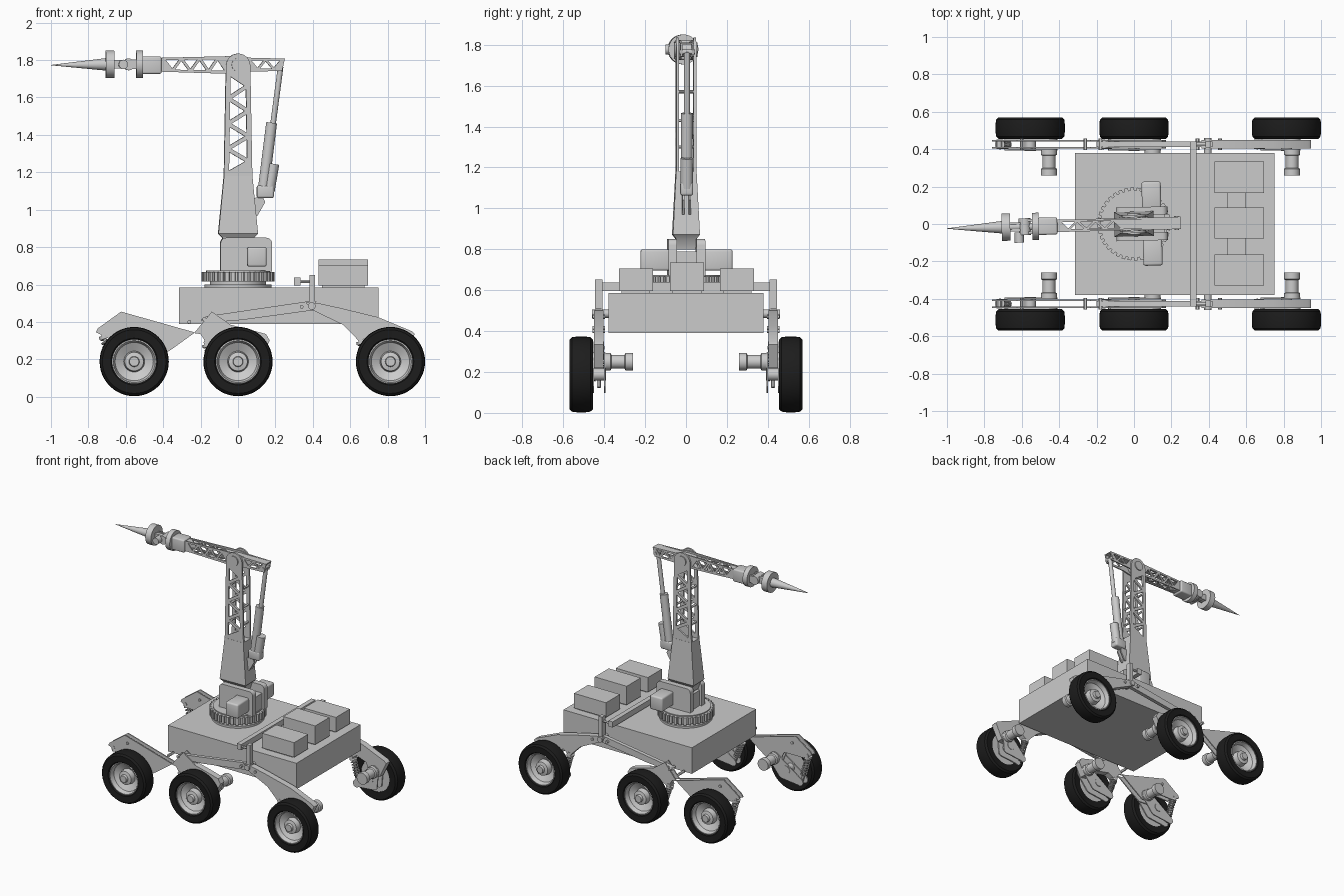
import bpy, bmesh
from math import sin, cos, pi, radians
from mathutils import Vector, Matrix

if "Cube" in bpy.data.objects:
    bpy.data.objects.remove(bpy.data.objects["Cube"])

def finish(name, bm, mat=None):
    bmesh.ops.remove_doubles(bm, verts=bm.verts, dist=1e-5)
    bmesh.ops.recalc_face_normals(bm, faces=bm.faces)
    me = bpy.data.meshes.new(name)
    bm.to_mesh(me)
    bm.free()
    ob = bpy.data.objects.new(name, me)
    bpy.context.collection.objects.link(ob)
    if mat:
        me.materials.append(mat)
    return ob

def box(name, x0, x1, y0, y1, z0, z1, bevel=0):
    bm = bmesh.new()
    bmesh.ops.create_cube(bm, size=1)
    for v in bm.verts:
        v.co = ((x0 + x1) / 2 + v.co.x * (x1 - x0), (y0 + y1) / 2 + v.co.y * (y1 - y0),
                (z0 + z1) / 2 + v.co.z * (z1 - z0))
    if bevel:
        bmesh.ops.bevel(bm, geom=bm.edges[:], offset=bevel, segments=3, profile=0.5, affect='EDGES')
    return finish(name, bm)

def revolve(name, prof, p, axis, n=32, mat=None, close=False):
    """Turn a (radius, distance) profile around the axis through p."""
    bm = bmesh.new()
    vs = [bm.verts.new((r, 0, d)) for r, d in prof]
    es = [bm.edges.new(e) for e in zip(vs, vs[1:])]
    if close:
        es.append(bm.edges.new((vs[-1], vs[0])))
    bmesh.ops.spin(bm, geom=vs + es, cent=(0, 0, 0), axis=(0, 0, 1), angle=2 * pi, steps=n)
    q = Vector(axis).to_track_quat('Z', 'Y').to_matrix().to_4x4()
    bmesh.ops.transform(bm, matrix=Matrix.Translation(p) @ q, verts=bm.verts)
    return finish(name, bm, mat)

def tube(name, p, q, r, r2=None, n=24):
    d = Vector(q) - Vector(p)
    return revolve(name, [(0, 0), (r, 0), (r if r2 is None else r2, d.length), (0, d.length)], p, d, n)

def curve_mesh(name, cu, fix=None):
    tmp = bpy.data.objects.new("tmp", cu)
    bpy.context.collection.objects.link(tmp)
    dg = bpy.context.evaluated_depsgraph_get()
    me = bpy.data.meshes.new_from_object(tmp.evaluated_get(dg))
    bm = bmesh.new()
    bm.from_mesh(me)
    bpy.data.objects.remove(tmp)
    if fix:
        for v in bm.verts:
            v.co = fix(*v.co)
    return finish(name, bm)

def plate(name, pts, a, b, holes=(), flat=False):
    """Flat outline with holes, drawn in xz and thick in y (flat: in xy, thick in z)."""
    cu = bpy.data.curves.new(name, 'CURVE')
    cu.dimensions, cu.fill_mode, cu.extrude = '2D', 'BOTH', abs(b - a) / 2
    for loop in [pts, *holes]:
        sp = cu.splines.new('POLY')
        sp.points.add(len(loop) - 1)
        for pt, c in zip(sp.points, loop):
            pt.co = (c[0], c[1], 0, 1)
        sp.use_cyclic_u = True
    m = (a + b) / 2
    return curve_mesh(name, cu, (lambda u, v, w: (u, v, m + w)) if flat else (lambda u, v, w: (u, m + w, v)))

def arc(cx, cz, r, a0, a1, n=12):
    return [(cx + r * cos(radians(a0 + (a1 - a0) * i / n)), cz + r * sin(radians(a0 + (a1 - a0) * i / n)))
            for i in range(n + 1)]

def truss(p, q, w0, w1, n, k=0.72):
    """Zigzag triangle holes along the line p-q, half widths w0 to w1."""
    p, q = Vector(p), Vector(q)
    side = Vector((-(q - p).y, (q - p).x)).normalized()
    nodes = [p.lerp(q, i / n) + side * (w0 + (w1 - w0) * i / n) * (-1) ** i for i in range(n + 1)]
    holes = []
    for t in zip(nodes, nodes[1:], nodes[2:]):
        c = (t[0] + t[1] + t[2]) / 3
        holes.append([tuple(c + (v - c) * k) for v in t])
    return holes

def spring(name, p, q, r, turns=7):
    d = Vector(q) - Vector(p)
    rot = d.to_track_quat('Z', 'Y')
    cu = bpy.data.curves.new(name, 'CURVE')
    cu.dimensions, cu.bevel_depth, cu.bevel_resolution = '3D', 0.005, 1
    sp = cu.splines.new('POLY')
    n = turns * 12
    sp.points.add(n)
    for i, pt in enumerate(sp.points):
        a = 2 * pi * i / 12
        pt.co = (*(Vector(p) + rot @ Vector((r * cos(a), r * sin(a), d.length * i / n))), 1)
    return curve_mesh(name, cu)

black = bpy.data.materials.new("tyre_black")
black.diffuse_color = (0.012, 0.012, 0.012, 1)
black.use_nodes = True
black.node_tree.nodes["Principled BSDF"].inputs["Base Color"].default_value = black.diffuse_color

# Chassis and equipment boxes
box("chassis", -0.315, 0.75, -0.38, 0.38, 0.39, 0.585)
for y, top in ((-0.245, 0.705), (0.005, 0.735), (0.25, 0.705)):
    box("equipment_box", 0.43, 0.695, y - 0.083, y + 0.083, 0.595, top)
    box("equipment_foot", 0.45, 0.675, y - 0.07, y + 0.07, 0.58, 0.6)
box("equipment_link", 0.5, 0.6, -0.2, 0.2, 0.585, 0.64)

# Differential bar
box("differential_bar", 0.30, 0.335, -0.44, 0.44, 0.595, 0.637)

# Suspension and wheels, both sides
TYRE = [(0.118, 0.46), (0.17, 0.455), (0.182, 0.468), (0.185, 0.49), (0.185, 0.535), (0.182, 0.558),
        (0.17, 0.57), (0.125, 0.567), (0.118, 0.56)]
RIM = [(0, 0.465), (0.12, 0.465), (0.12, 0.56), (0.112, 0.562), (0.102, 0.53), (0.056, 0.505),
       (0.05, 0.545), (0.028, 0.55), (0.025, 0.568), (0, 0.568)]
MOTOR = [(0, 0.26), (0.043, 0.26), (0.043, 0.295), (0.034, 0.3), (0.034, 0.365), (0.043, 0.37),
         (0.043, 0.4), (0, 0.4)]
MID_LEG = [(-0.2, 0.335), (-0.165, 0.28), (-0.1, 0.31), (0.04, 0.28), (0.06, 0.22), (0.12, 0.21),
           (0.17, 0.3), (0.15, 0.335), (0.06, 0.36), (-0.04, 0.385), (-0.14, 0.455)]
BOGIE = [(-0.235, 0.34), (-0.35, 0.257), (-0.42, 0.21), (-0.49, 0.215), (-0.53, 0.31), (-0.69, 0.31),
         (-0.76, 0.345), (-0.75, 0.365), (-0.625, 0.455)]
for s in (-1, 1):
    plate("rocker_front_leg", [(0.36, 0.505), (0.43, 0.5), (0.545, 0.475), (0.75, 0.425), (0.93, 0.35),
          (0.945, 0.335), (0.89, 0.22), (0.81, 0.215), (0.78, 0.30), (0.70, 0.33), (0.65, 0.29), (0.63, 0.315),
          (0.56, 0.385), (0.4, 0.462)], s * 0.404, s * 0.45)
    plate("rocker_rear_arm", [(0.42, 0.51), (0.36, 0.508), (-0.17, 0.43), (-0.2, 0.41), (-0.17, 0.395),
          (0.02, 0.41), (0.4, 0.462)], s * 0.413, s * 0.441)
    for y in (0.404, 0.442):
        plate("bogie_plate", BOGIE[::-1] + MID_LEG[::-1], s * y, s * (y + 0.008))
    plate("bogie_middle_leg", MID_LEG[:-1] + [(-0.12, 0.38)], s * 0.41, s * 0.444)
    for x, z in ((-0.26, 0.4), (-0.18, 0.415), (-0.6, 0.4), (0.34, 0.48), (0.46, 0.47)):
        tube("pivot_bolt", (x, s * 0.396, z), (x, s * 0.458, z), 0.01, n=12)
    tube("rocker_axle", (0.395, s * 0.37, 0.485), (0.395, s * 0.46, 0.485), 0.02)
    box("differential_post", 0.383, 0.412, s * 0.427 - 0.018, s * 0.427 + 0.018, 0.48, 0.652)
    tube("differential_link", (0.32, s * 0.427, 0.616), (0.4, s * 0.427, 0.616), 0.008, n=12)

    # wheel x, motor x, shock top
    for wx, mx, sx, sz in ((-0.555, -0.455, -0.72, 0.335), (0, 0.1, -0.17, 0.29), (0.815, 0.845, 0.655, 0.305)):
        revolve("tyre", TYRE, (wx, 0, 0.188), (0, s, 0), 48, black, True)
        revolve("wheel_rim", RIM, (wx, 0, 0.188), (0, s, 0), 40)
        tube("wheel_axle", (wx, s * 0.39, 0.188), (wx, s * 0.47, 0.188), 0.03)
        revolve("wheel_motor", MOTOR, (mx, 0, 0.25), (0, s, 0), 28)
        ex, ez = wx - 0.11, 0.125
        a = Vector((ex - mx, ez - 0.25))
        ang = pi - abs(a.angle(Vector((-1, 0))))
        ang = 180 + (180 - ang * 180 / pi)
        outline = (arc(ex, ez, 0.028, ang - 90, ang + 90, 8) + arc(wx + 0.03, 0.155, 0.04, 270, 320, 4)
                   + arc(mx, 0.25, 0.045, ang + 110, ang + 270, 8))
        for y in (0.394, 0.449):
            plate("swing_arm", outline, s * y, s * (y + 0.008))
        y = s * 0.426
        top, low = Vector((sx, y, sz)), Vector((ex, y, ez))
        tube("shock_rod", low, top, 0.01, n=12)
        spring("shock_spring", low.lerp(top, 0.2), low.lerp(top, 0.9), 0.02)
        tube("shock_cap", low.lerp(top, 0.88), low.lerp(top, 0.96), 0.027, n=16)
        tube("shock_pin", (sx, s * 0.4, sz), (sx, s * 0.452, sz), 0.014, n=12)

# Turret base and gear ring
tube("turret_base", (0, 0, 0.583), (0, 0, 0.6), 0.18, n=48)
tube("turret_bearing", (0, 0, 0.6), (0, 0, 0.615), 0.15, n=48)
gear = []
for i in range(36):
    for f, r in ((0, 0.195), (0.55, 0.195), (0.6, 0.18), (0.95, 0.18)):
        gear.append((r * cos((i + f) * pi / 18), r * sin((i + f) * pi / 18)))
plate("turret_gear", gear, 0.615, 0.668, flat=True)
tube("turret_gear_cap", (0, 0, 0.665), (0, 0, 0.675), 0.17, n=48)

# Everything above turns slightly with the arm
before = set(bpy.data.objects)
box("yoke_core", -0.08, 0.165, -0.055, 0.055, 0.66, 0.79)
yoke = (arc(0.15, 0.82, 0.03, 0, 90, 5) + arc(-0.065, 0.82, 0.03, 90, 180, 5) + [(-0.095, 0.67), (0.18, 0.67)])
for s in (-1, 1):
    plate("yoke_cheek", yoke, s * 0.048, s * 0.09)
    box("yoke_motor", 0.045, 0.148, *sorted((s * 0.08, s * 0.225)), 0.695, 0.8, 0.012)

# Tower: solid tapered foot and two lattice plates
bm = bmesh.new()
rings = []
for z, hx, hy in ((0.8, 0.07, 0.045), (0.85, 0.085, 0.05), (0.872, 0.106, 0.066), (1.18, 0.076, 0.05)):
    rings.append([bm.verts.new((x * hx, y * hy, z)) for x, y in ((-1, -1), (1, -1), (1, 1), (-1, 1))])
for a, b in zip(rings, rings[1:]):
    for i in range(4):
        bm.faces.new((a[i], a[(i + 1) % 4], b[(i + 1) % 4], b[i]))
bm.faces.new(rings[0])
bm.faces.new(rings[-1])
finish("tower_foot", bm)
side = [(-0.076, 1.17), (0.076, 1.17)] + arc(0, 1.77, 0.065, 0, 180)
for s in (-1, 1):
    plate("tower_side", side, s * 0.036, s * 0.049, truss((0, 1.19), (0, 1.73), 0.06, 0.05, 8))
for z in (1.3, 1.43, 1.57):
    for x in (-0.055, 0.055):
        tube("tower_spacer", (x, -0.04, z), (x, 0.04, z), 0.008, n=12)
tube("elbow_pin", (0, -0.056, 1.775), (0, 0.056, 1.775), 0.035)

# Boom: lattice sides, top and bottom
bside = [(0.25, 1.808), (0.235, 1.742), (0.07, 1.738), (0, 1.725), (-0.42, 1.738), (-0.42, 1.812), (0, 1.822), (0.07, 1.812)]
holes = truss((-0.4, 1.775), (-0.06, 1.774), 0.031, 0.037, 7) + truss((0.06, 1.775), (0.235, 1.777), 0.028, 0.025, 4)
for s in (-1, 1):
    plate("boom_side", bside, s * 0.024, s * 0.033, holes)
for z, x1 in ((1.805, 0.25), (1.742, 0.0)):
    plate("boom_deck", [(-0.42, -0.027), (x1, -0.027), (x1, 0.027), (-0.42, 0.027)], z - 0.003, z + 0.003,
          truss((-0.4, 0), (-0.06, 0), 0.023, 0.023, 7), flat=True)

# Wrist and pointed tool
box("wrist_box", -0.515, -0.41, -0.046, 0.046, 1.726, 1.82, 0.01)
for x, w in ((-0.545, 0.036), (-0.708, 0.046)):
    tube("wrist_disc", (x, 0, 1.777), (x + w, 0, 1.777), 0.073, n=40)
tube("wrist_shaft", (-0.67, 0, 1.777), (-0.53, 0, 1.777), 0.02)
for y in (-0.033, 0.033):
    box("wrist_fork", -0.6, -0.54, y - 0.007, y + 0.007, 1.752, 1.802)
    box("wrist_tongue", -0.665, -0.58, y * 0.55 - 0.006, y * 0.55 + 0.006, 1.755, 1.8)
tube("wrist_gear", (-0.585, -0.045, 1.777), (-0.585, 0.045, 1.777), 0.032, n=16)
tube("wrist_motor", (-0.615, -0.085, 1.777), (-0.615, -0.03, 1.777), 0.025, n=16)
tube("tool_spike", (-0.7, 0, 1.777), (-1.0, 0, 1.773), 0.034, 0.001, 32)

# Lift actuator behind the tower
tube("actuator_rod", (0.14, 0, 1.1), (0.228, 0, 1.765), 0.015)
tube("actuator_cylinder", (0.134, 0, 1.1), (0.18, 0, 1.465), 0.029)
tube("actuator_motor", (0.165, 0, 1.1), (0.19, 0, 1.245), 0.031)
box("actuator_gearbox", 0.1, 0.192, -0.031, 0.031, 1.062, 1.13, 0.012)
tube("actuator_pin", (0.228, -0.038, 1.765), (0.228, 0.038, 1.765), 0.012, n=12)
for s in (-1, 1):
    plate("actuator_bracket", [(0.08, 0.97), (0.105, 0.97), (0.145, 1.04), (0.13, 1.075), (0.08, 1.06)], s * 0.011, s * 0.021)
turn = Matrix.Rotation(radians(1.4), 4, 'Z')
for ob in set(bpy.data.objects) - before:
    ob.data.transform(turn)

# Smooth round surfaces, keep edges sharp
bpy.ops.object.select_all(action='SELECT')
bpy.context.view_layer.objects.active = bpy.data.objects["chassis"]
bpy.ops.object.shade_smooth_by_angle(angle=radians(30))
